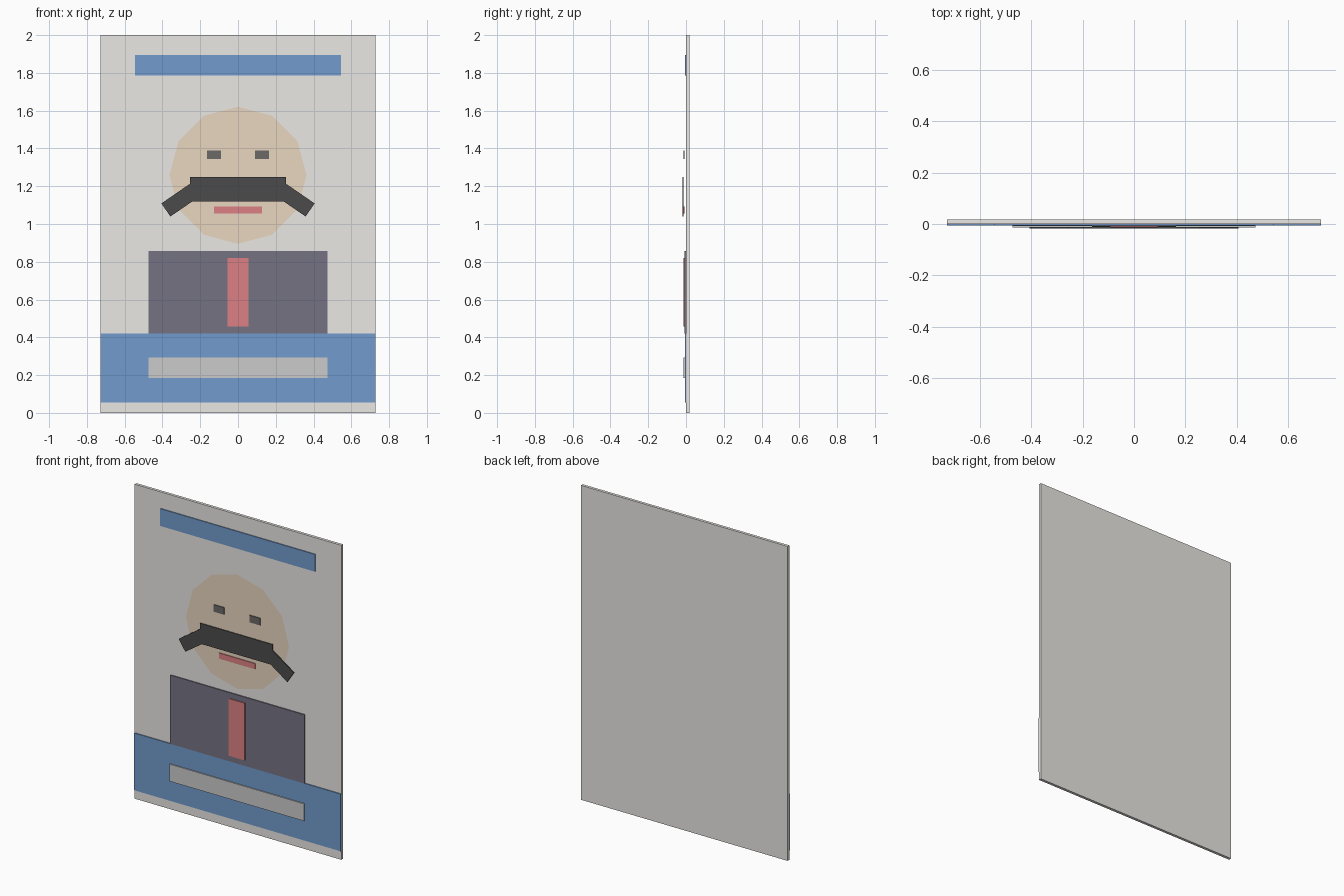
import bpy
import math

if "Cube" in bpy.data.objects:
    bpy.data.objects.remove(bpy.data.objects["Cube"])


def material(name, rgb):
    m = bpy.data.materials.new(name)
    m.diffuse_color = (*rgb, 1)
    m.use_nodes = True
    m.node_tree.nodes["Principled BSDF"].inputs["Base Color"].default_value = m.diffuse_color
    return m


PAPER = material("paper", (0.82, 0.81, 0.78))
BLUE = material("blue", (0.17, 0.33, 0.61))
SKIN = material("skin", (0.82, 0.67, 0.53))
BLACK = material("black", (0.07, 0.07, 0.07))
DARK = material("dark", (0.15, 0.14, 0.14))
SUIT = material("suit", (0.18, 0.17, 0.23))
RED = material("red", (0.72, 0.22, 0.23))
GREY = material("grey", (0.70, 0.70, 0.70))


def plate(name, x, z, w, h, y0, y1, mat, angle=0):
    """Thin upright box centred at (x, z), from depth y0 to y1."""
    bpy.ops.mesh.primitive_cube_add(size=1, location=(x, (y0 + y1) / 2, z),
                                    rotation=(0, angle, 0))
    ob = bpy.context.object
    ob.name = name
    ob.scale = (w, y1 - y0, h)
    ob.data.materials.append(mat)
    return ob


# backing board
plate("board", 0, 1.0, 1.454, 2.0, 0.0, 0.018, PAPER)

# printed panels
plate("top_bar", 0, 1.841, 1.09, 0.11, -0.006, 0.0, BLUE)
plate("bottom_band", 0, 0.238, 1.454, 0.364, -0.006, 0.0, BLUE)
plate("label_strip", 0, 0.238, 0.945, 0.109, -0.013, -0.006, GREY)

# torso and tie
plate("torso", 0, 0.638, 0.945, 0.437, -0.007, 0.0, SUIT)
plate("tie", 0, 0.639, 0.112, 0.364, -0.013, -0.007, RED)

# flat twelve-sided head
bpy.ops.mesh.primitive_circle_add(vertices=12, radius=0.363, fill_type='NGON',
                                  location=(0, -0.006, 1.258),
                                  rotation=(math.pi / 2, 0, 0))
head = bpy.context.object
head.name = "head"
head.data.materials.append(SKIN)

# face
plate("mouth", 0, 1.074, 0.254, 0.036, -0.012, -0.007, RED)
plate("moustache_middle", 0, 1.184, 0.509, 0.13, -0.018, -0.012, BLACK)
for side, s in (("left", -1), ("right", 1)):
    plate(f"eye_{side}", s * 0.127, 1.367, 0.073, 0.045, -0.012, -0.007, DARK)
    plate(f"moustache_tip_{side}", s * 0.292, 1.136, 0.218, 0.084,
          -0.018, -0.012, BLACK, s * math.radians(34.5))
